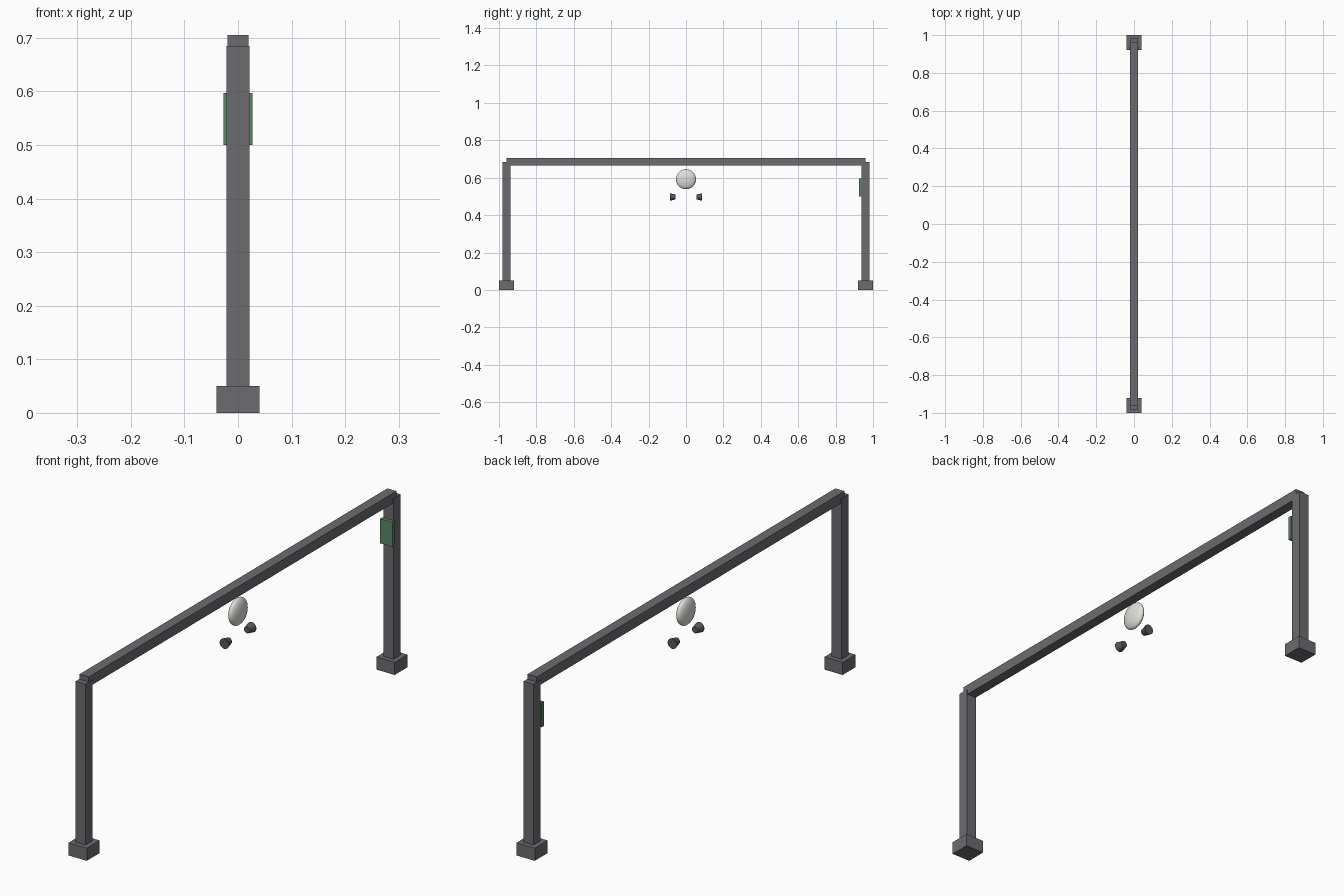
import bpy, math

if "Cube" in bpy.data.objects:
    bpy.data.objects.remove(bpy.data.objects["Cube"])


def material(name, rgb):
    m = bpy.data.materials.new(name)
    m.diffuse_color = (*rgb, 1)
    m.use_nodes = True
    m.node_tree.nodes["Principled BSDF"].inputs["Base Color"].default_value = m.diffuse_color
    return m


FRAME = material("frame_grey", (0.15, 0.15, 0.16))
GREEN = material("panel_green", (0.1, 0.25, 0.13))
WHITE = material("lens_white", (0.75, 0.74, 0.7))
DARK = material("cone_dark", (0.1, 0.1, 0.11))


def box(name, x, y, z, mat):
    """Box from (min, max) ranges."""
    bpy.ops.mesh.primitive_cube_add(
        size=1, location=[(a + b) / 2 for a, b in (x, y, z)])
    o = bpy.context.object
    o.name = name
    o.scale = [b - a for a, b in (x, y, z)]
    bpy.ops.object.transform_apply(location=False, rotation=False, scale=True)
    o.data.materials.append(mat)
    return o


def smooth(o, name, mat):
    o.name = name
    o.data.materials.append(mat)
    bpy.ops.object.transform_apply(location=False, rotation=True, scale=True)
    bpy.ops.object.shade_smooth_by_angle(angle=math.radians(35))


# Feet, posts and the small cones, one of each per side
for side, s in (("front", -1), ("back", 1)):
    box(side + "_foot", (-0.04, 0.04), sorted((s * 0.92, s * 1.0)), (0, 0.05), FRAME)
    box(side + "_post", (-0.0215, 0.0215), sorted((s * 0.9385, s * 0.9815)),
        (0.05, 0.685), FRAME)
    # wide end faces outward
    bpy.ops.mesh.primitive_cone_add(
        vertices=32, radius1=0.02, radius2=0.013, depth=0.03,
        location=(0, s * 0.071, 0.497), rotation=(s * math.pi / 2, 0, 0))
    smooth(bpy.context.object, side + "_cone", DARK)

# Top beam
box("top_beam", (-0.02, 0.02), (-0.96, 0.96), (0.665, 0.705), FRAME)

# Green panel on the inside of the back post
box("side_panel", (-0.027, 0.027), (0.925, 0.9385), (0.5, 0.597), GREEN)

# Flattened ball hanging below the beam
bpy.ops.mesh.primitive_uv_sphere_add(
    segments=48, ring_count=24, radius=1, location=(0, 0, 0.592))
ball = bpy.context.object
ball.scale = (0.0205, 0.0535, 0.0535)
smooth(ball, "flattened_ball", WHITE)
